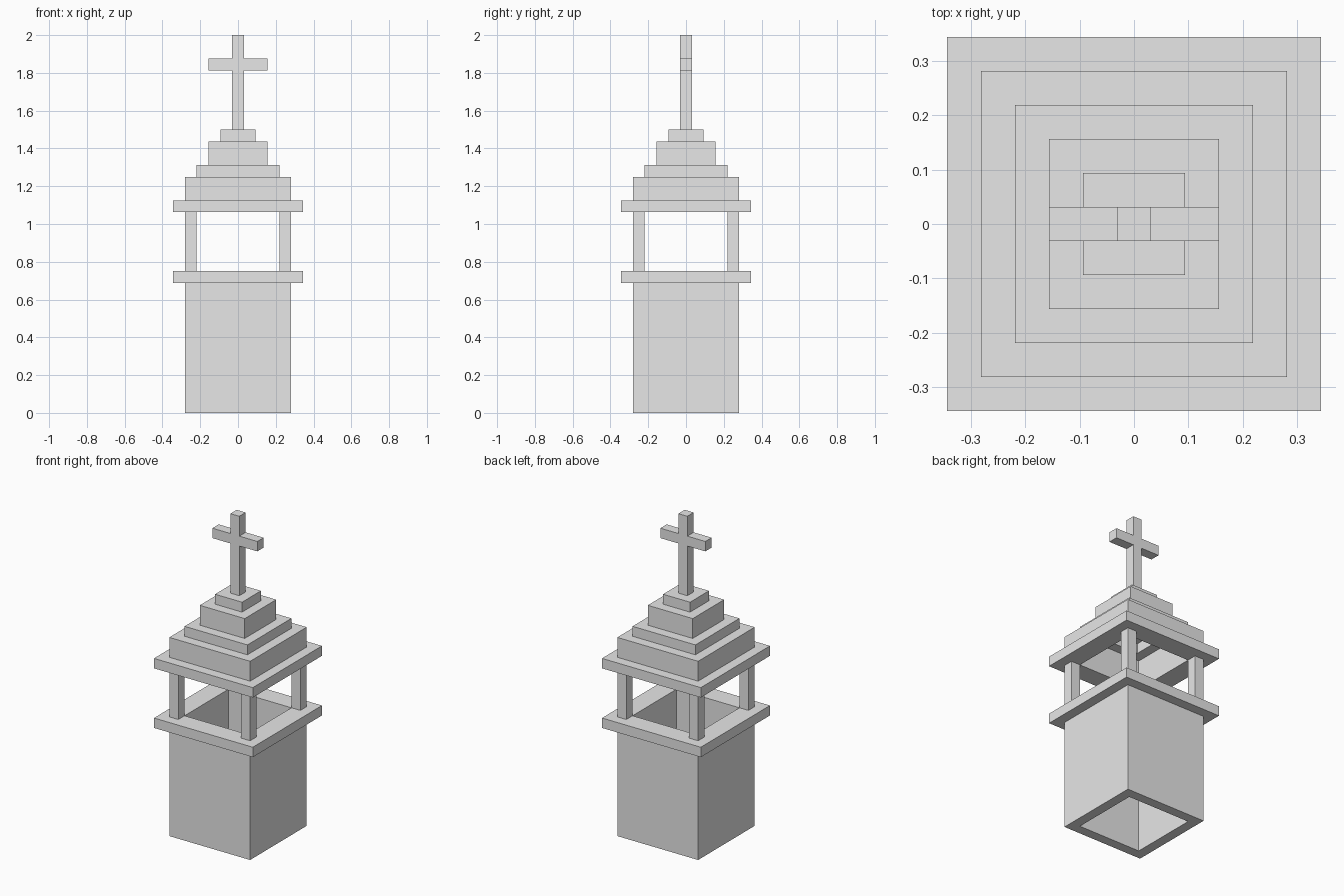
import bpy
import bmesh
from mathutils import Matrix, Vector

cube = bpy.data.objects.get("Cube")
if cube:
    bpy.data.objects.remove(cube, do_unlink=True)

U = 1 / 16  # building module

stone = bpy.data.materials.new("grey_stone")
stone.use_nodes = True
stone.diffuse_color = (0.8, 0.8, 0.8, 1)
stone.node_tree.nodes["Principled BSDF"].inputs["Base Color"].default_value = (0.8, 0.8, 0.8, 1)


def finish(name, bm):
    bmesh.ops.recalc_face_normals(bm, faces=bm.faces)
    mesh = bpy.data.meshes.new(name)
    bm.to_mesh(mesh)
    bm.free()
    mesh.materials.append(stone)
    obj = bpy.data.objects.new(name, mesh)
    bpy.context.collection.objects.link(obj)


def box(name, x, y, half_x, half_y, z0, z1):
    """Solid block, measured in modules."""
    bm = bmesh.new()
    size = Vector((2 * half_x, 2 * half_y, z1 - z0)) * U
    centre = Vector((x, y, (z0 + z1) / 2)) * U
    bmesh.ops.create_cube(bm, size=1, matrix=Matrix.Translation(centre) @ Matrix.Diagonal(size).to_4x4())
    finish(name, bm)


def frame(name, outer, inner, z0, z1):
    """Square tube, measured in modules."""
    bm = bmesh.new()
    corners = [(-1, -1), (1, -1), (1, 1), (-1, 1)]
    section = [(outer, z0), (outer, z1), (inner, z1), (inner, z0)]
    loops = [[bm.verts.new(Vector((cx * r, cy * r, z)) * U) for cx, cy in corners] for r, z in section]
    for a, b in zip(loops, loops[1:] + loops[:1]):
        for i in range(4):
            j = (i + 1) % 4
            bm.faces.new((a[i], a[j], b[j], b[i]))
    finish(name, bm)


# Hollow shaft and the ledge on top of it
frame("tower_shaft", 4.5, 3.5, 0, 11)
frame("lower_ledge", 5.5, 3.5, 11, 12)

# Corner posts of the open belfry
for side_x, name_x in ((1, "left"), (-1, "right")):
    for side_y, name_y in ((-1, "front"), (1, "back")):
        box(f"{name_y}_{name_x}_post", 4 * side_x, 4 * side_y, 0.5, 0.5, 12, 17)

# Hollow stepped roof
frame("roof_eaves", 5.5, 3.5, 17, 18)
frame("roof_step_bottom", 4.5, 3.5, 18, 20)
frame("roof_step_lower", 3.5, 2.5, 20, 21)
frame("roof_step_upper", 2.5, 1.5, 21, 23)
box("roof_cap", 0, 0, 1.5, 1.5, 23, 24)

# Cross
box("cross_upright", 0, 0, 0.5, 0.5, 24, 32)
for side, name in ((1, "left"), (-1, "right")):
    box(f"cross_{name}_arm", 1.5 * side, 0, 1, 0.5, 29, 30)
